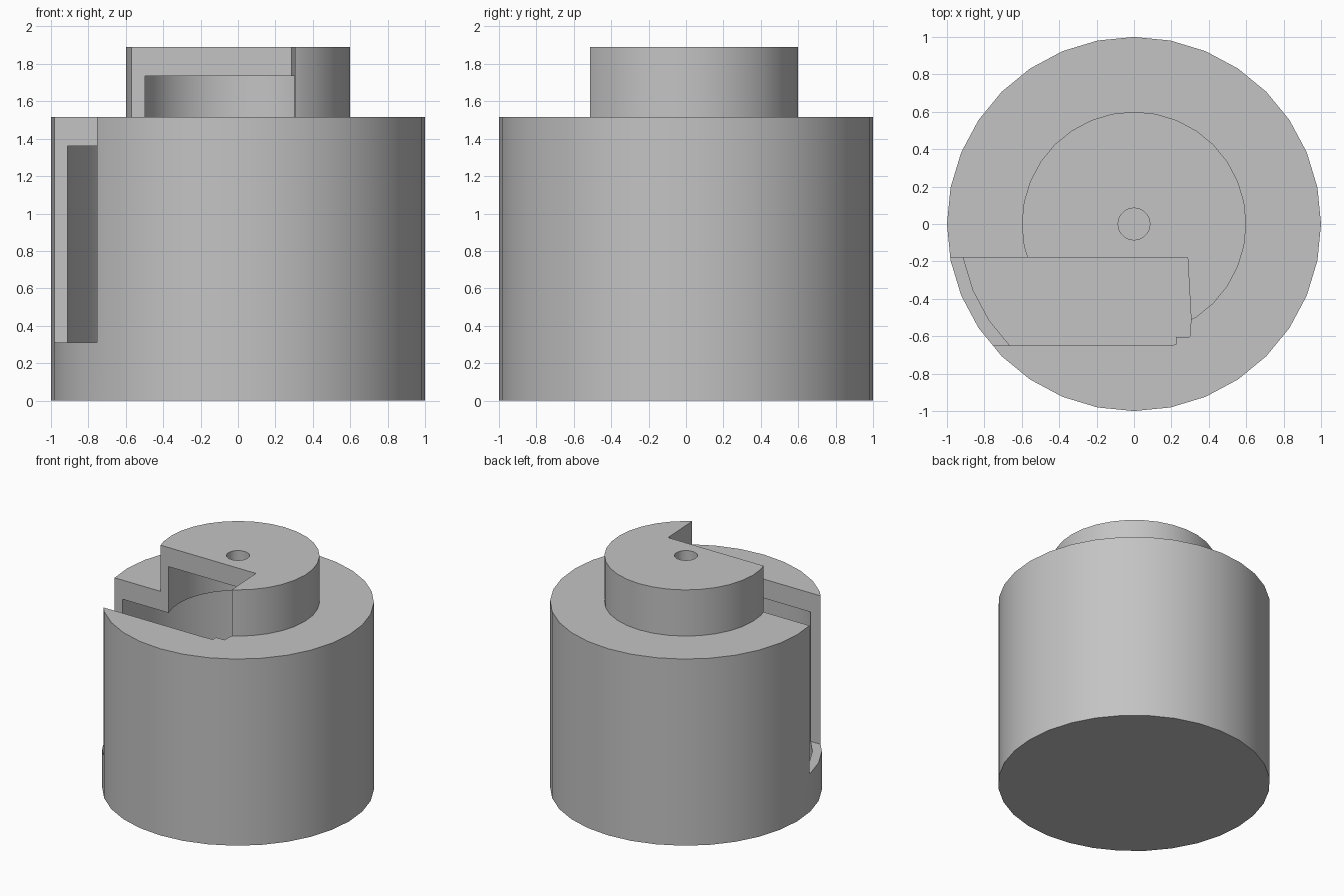
import bpy, bmesh, math

if "Cube" in bpy.data.objects:
    bpy.data.objects.remove(bpy.data.objects["Cube"], do_unlink=True)

grey = bpy.data.materials.new("plain grey")
grey.use_nodes = True
colour = (0.55, 0.55, 0.55, 1)
grey.diffuse_color = colour
grey.node_tree.nodes["Principled BSDF"].inputs["Base Color"].default_value = colour


def make_object(name, bm):
    bmesh.ops.recalc_face_normals(bm, faces=bm.faces)
    mesh = bpy.data.meshes.new(name)
    bm.to_mesh(mesh)
    bm.free()
    mesh.materials.append(grey)
    obj = bpy.data.objects.new(name, mesh)
    bpy.context.collection.objects.link(obj)
    return obj


def lathe(name, profile, sides=32):
    """Revolve a (radius, height) section that starts and ends on the axis."""
    bm = bmesh.new()
    verts = [bm.verts.new((r, 0, z)) for r, z in profile]
    edges = [bm.edges.new(pair) for pair in zip(verts, verts[1:])]
    bmesh.ops.spin(bm, geom=verts + edges, cent=(0, 0, 0), axis=(0, 0, 1),
                   angle=math.tau, steps=sides, use_merge=True)
    bmesh.ops.remove_doubles(bm, verts=bm.verts, dist=0.0001)
    return make_object(name, bm)


def prism(name, outline, bottom, top):
    bm = bmesh.new()
    face = bm.faces.new([bm.verts.new((x, y, bottom)) for x, y in outline])
    new = bmesh.ops.extrude_face_region(bm, geom=[face])["geom"]
    bmesh.ops.translate(bm, vec=(0, 0, top - bottom),
                        verts=[v for v in new if isinstance(v, bmesh.types.BMVert)])
    return make_object(name, bm)


# Hollow stepped housing with a small hole through its cap
BODY, NECK, HOLE = 1.0, 0.6, 0.085
SHOULDER, TOP = 1.515, 1.89
WALL, CAP = 0.07, 0.155
housing = lathe("stepped_housing", [
    (0, 0), (BODY, 0), (BODY, SHOULDER), (NECK, SHOULDER), (NECK, TOP),
    (HOLE, TOP), (HOLE, TOP - CAP), (NECK - WALL, TOP - CAP),
    (NECK - WALL, SHOULDER - CAP), (BODY - WALL, SHOULDER - CAP),
    (BODY - WALL, CAP), (0, CAP)])

# Slot opening the side, shoulder and neck into the cavity
cutter = prism("slot_cutter", [
    (-1.2, -0.18), (-1.2, -0.65), (0.14, -0.65), (0.225, -0.645),
    (0.225, -0.603), (0.298, -0.603), (0.305, -0.51), (0.287, -0.18)], 0.31, 2.1)
cutter.hide_render = True

bpy.ops.object.select_all(action='DESELECT')
housing.select_set(True)
bpy.context.view_layer.objects.active = housing
cut = housing.modifiers.new("slot", 'BOOLEAN')
cut.operation = 'DIFFERENCE'
cut.solver = 'EXACT'
cut.object = cutter
bpy.ops.object.modifier_apply(modifier=cut.name)
bpy.data.objects.remove(cutter, do_unlink=True)
bpy.ops.object.shade_smooth_by_angle(angle=math.radians(30))
